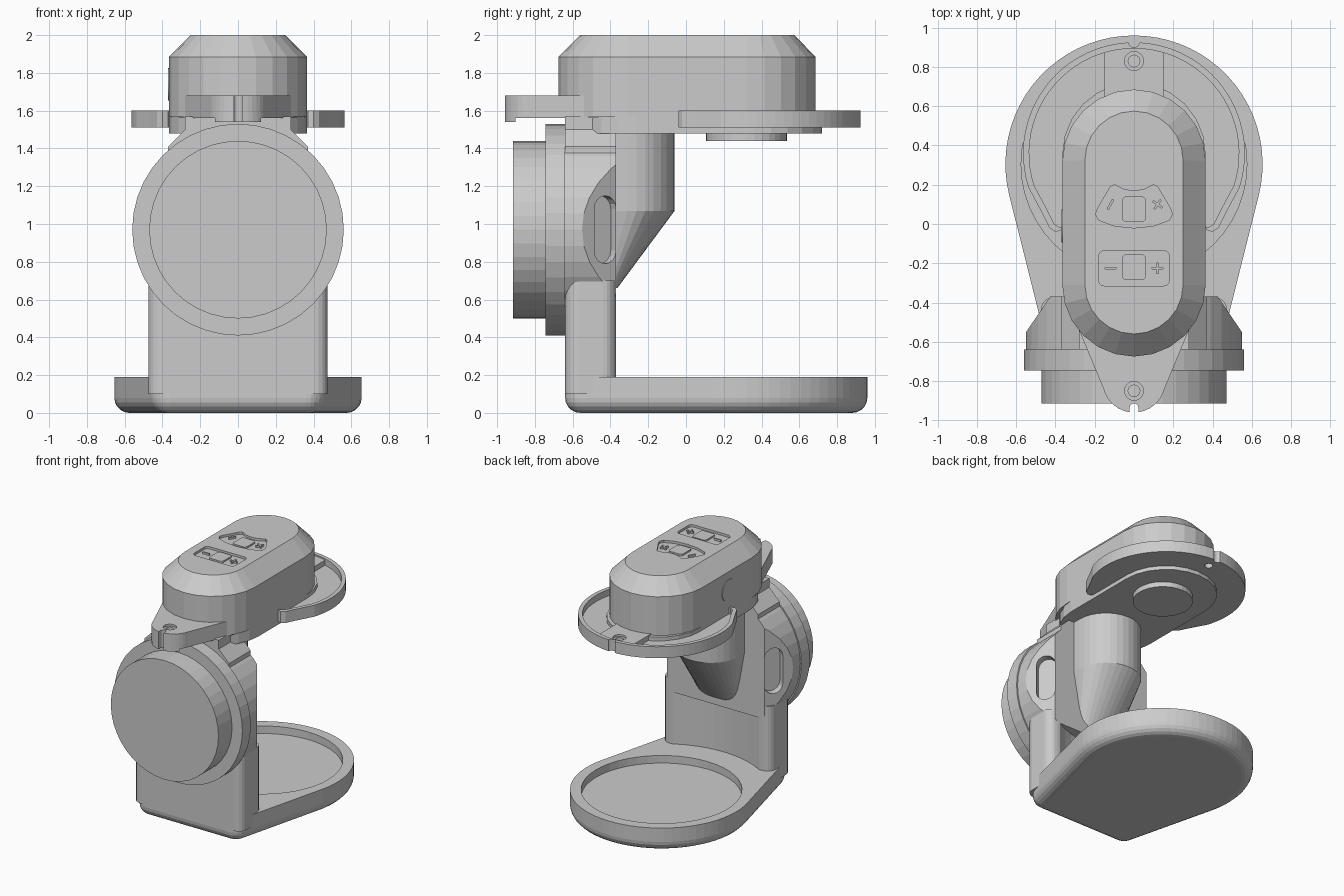
import bpy, bmesh
from math import sin, cos, pi, radians, atan2, acos, hypot
from mathutils import Matrix, Vector

if "Cube" in bpy.data.objects:
    bpy.data.objects.remove(bpy.data.objects["Cube"])


def loft(name, rings, mat=None):
    """Skin equal-length rings of 3D points, capped at both ends."""
    bm = bmesh.new()
    vs = [[bm.verts.new(p) for p in r] for r in rings]
    n = len(vs[0])
    for a, b in zip(vs, vs[1:]):
        for i in range(n):
            j = (i + 1) % n
            bm.faces.new((a[i], a[j], b[j], b[i]))
    bm.faces.new(vs[0][::-1])
    bm.faces.new(vs[-1])
    if mat:
        bm.transform(mat)
    bmesh.ops.recalc_face_normals(bm, faces=bm.faces)
    me = bpy.data.meshes.new(name)
    bm.to_mesh(me)
    bm.free()
    ob = bpy.data.objects.new(name, me)
    bpy.context.collection.objects.link(ob)
    return ob


def at(outline, z):
    return [(x, y, z) for x, y in outline]


def prism(name, outline, z0, z1, mat=None):
    return loft(name, [at(outline, z0), at(outline, z1)], mat)


def arc(cx, cy, r, a0, a1, n):
    return [(cx + r * cos(radians(a0 + (a1 - a0) * i / n)),
             cy + r * sin(radians(a0 + (a1 - a0) * i / n))) for i in range(n + 1)]


def circle(cx, cy, r, n=32):
    return arc(cx, cy, r, 0, 360, n)[:-1]


def stadium(r, y0, y1, n=12):
    return arc(0, y1 - r, r, 0, 180, n) + arc(0, y0 + r, r, 180, 360, n)


def rrect(x0, x1, y0, y1, r, n=5):
    return (arc(x1 - r, y1 - r, r, 0, 90, n) + arc(x0 + r, y1 - r, r, 90, 180, n)
            + arc(x0 + r, y0 + r, r, 180, 270, n) + arc(x1 - r, y0 + r, r, 270, 360, n))


def mirror(half):
    """Complete a right-hand outline with its mirror image."""
    return half + [(-x, y) for x, y in reversed(half) if abs(x) > 1e-5]


def boolean(ob, cutter, op='DIFFERENCE'):
    m = ob.modifiers.new("cut", 'BOOLEAN')
    m.object, m.operation, m.solver = cutter, op, 'EXACT'
    bpy.context.view_layer.objects.active = ob
    bpy.ops.object.modifier_apply(modifier=m.name)
    bpy.data.objects.remove(cutter)


def y_cyl(name, r, y0, y1, n=40):
    """Cylinder along y at the dial height."""
    return prism(name, circle(0, 0, r, n), -y1, -y0,
                 Matrix.Translation((0, 0, 0.97)) @ Matrix.Rotation(pi / 2, 4, 'X'))


def teardrop(d):
    """Base outline inset by d: big rear circle joined to small front corners."""
    R, cy, r, cx, fy = 0.655, 0.305, 0.1, 0.36, -0.54
    t = atan2(fy - cy, cx) + acos((R - r) / hypot(cx, fy - cy))
    a = t * 180 / pi
    return arc(0, cy, R - d, a, 180 - a, 40) + arc(-cx, fy, r - d, 180 - a, 270, 5) \
        + arc(cx, fy, r - d, 270, 360 + a, 5)


# base with rounded underside and round cup tray
rings = [at(teardrop(0.08 * (1 - sin(a))), 0.08 * (1 - cos(a)))
         for a in [i * pi / 10 for i in range(6)]]
base = loft("base", rings + [at(teardrop(0), 0.19)])
boolean(base, prism("tray_cut", circle(0, 0.305, 0.575, 48), 0.13, 0.4))


def scoop():
    return prism("scoop_cut", circle(0, 0.3, 0.77, 64), 0.19, 0.6)


# column with concave back
column = prism("column", rrect(-0.475, 0.475, -0.64, -0.37, 0.07), 0.1, 0.7)
boolean(column, scoop())

# round housing, sides chamfered toward the back, with two capsule pockets
housing = y_cyl("housing", 0.55, -0.70, -0.37)
boolean(housing, prism("chamfer_cut", mirror([(0.42, -0.36), (0.57, -0.58), (0.57, -0.9)]), 0, 2),
        'INTERSECT')
boolean(housing, scoop())
for s in (1, -1):
    n = Vector((0.84 * s, 0.54, 0)).normalized()
    u, v = Vector((-n.y, n.x, 0)), Vector((0, 0, 1))
    frame = Matrix((u, v, n)).transposed().to_4x4()
    frame.translation = (0.462 * s, -0.43, 0.97)
    boolean(housing, prism("pocket_cut", stadium(0.07, -0.18, 0.18, 8), -0.05, 0.15, frame))

# front dial
y_cyl("dial_ring", 0.56, -0.745, -0.64)
y_cyl("dial_cap", 0.47, -0.915, -0.74)

# neck between housing and head
prism("neck", mirror([(0.37, 1.15), (0.37, 1.41), (0.28, 1.5), (0.28, 1.57)]), 0.37, 0.64,
      Matrix.Rotation(pi / 2, 4, 'X'))

# spout: half-round tube tapering back into the column
tube = arc(0, -0.31, 0.25, 0, 180, 16) + [(-0.25, -0.45), (0.25, -0.45)]
tip = [(x * 0.7, -0.45 + (y + 0.45) * 0.22) for x, y in tube]
loft("spout", [at(tip, 0.66), at(tube, 1.07), at(tube, 1.5)])

# head with chamfered top
head_low = stadium(0.365, -0.675, 0.685)
head = loft("head", [at(head_low, 1.57), at(head_low, 1.885),
                     at(stadium(0.25, -0.56, 0.575), 2.0)])
prism("head_underside", stadium(0.365, -0.63, 0.72), 1.48, 1.58)
prism("underside_disc", circle(0, 0.32, 0.215), 1.44, 1.49)
prism("side_button", circle(0, 0, 0.085, 24), 0.35, 0.37,
      Matrix.Translation((0, 0, 1.74)) @ Matrix.Translation((0, -0.01, 0))
      @ Matrix.Rotation(-pi / 2, 4, 'Y'))

# recessed control panels with raised plus / minus marks and blank windows
fan = mirror([(0, -0.02), (0.1, -0.01), (0.18, 0.02), (0.195, 0.05), (0.185, 0.08),
              (0.12, 0.19), (0.1, 0.2), (0.05, 0.175), (0, 0.168)])
boolean(head, prism("fan_cut", fan, 1.982, 2.1))
boolean(head, prism("panel_cut", rrect(-0.18, 0.18, -0.315, -0.135, 0.03), 1.982, 2.1))


def bar(name, x, y, deg, length=0.06):
    prism(name, rrect(-length / 2, length / 2, -0.006, 0.006, 0.004, 2), 1.975, 1.997,
          Matrix.Translation((x, y, 0)) @ Matrix.Rotation(radians(deg), 4, 'Z'))


for i, (x, y, tilt) in enumerate([(0.12, -0.225, 0), (0.12, 0.1, -35)]):
    bar(f"minus_mark_{i}", -x, y, -tilt + (25 if tilt else 0))
    bar(f"plus_mark_{i}_a", x, y, tilt)
    bar(f"plus_mark_{i}_b", x, y, tilt + 90)
    yc = -0.22 if i == 0 else 0.075
    prism(f"window_{i}", rrect(-0.06, 0.06, yc - 0.065, yc + 0.065, 0.02), 1.975, 1.995)


def screw_hole(ob, y, top):
    boolean(ob, prism("hole_cut", circle(0, y, 0.03, 16), 1.3, 1.8))
    boolean(ob, prism("sink_cut", circle(0, y, 0.048, 20), top - 0.015, 1.9))


# rear plate with raised lip, screw tab and notch
plate_out = arc(0, 0.36, 0.565, -18, 198, 44) + [
    (-0.465, 0.05), (-0.43, -0.02), (-0.40, -0.04), (-0.37, -0.03), (-0.33, 0.05),
    (0.33, 0.05), (0.37, -0.03), (0.40, -0.04), (0.43, -0.02), (0.465, 0.05)]
plate = prism("rear_plate", plate_out, 1.51, 1.6)
boolean(plate, prism("lip_cut", [(x * 0.945, 0.36 + (y - 0.36) * 0.945) for x, y in plate_out],
                     1.55, 1.7))
boolean(plate, prism("tab_block", rrect(-0.15, 0.15, 0.6, 0.905, 0.01, 2), 1.52, 1.59), 'UNION')
boolean(plate, prism("notch_cut", arc(0, 0.93, 0.03, 180, 360, 8) + [(0.03, 1), (-0.03, 1)], 1.4, 1.8))
screw_hole(plate, 0.83, 1.59)

# front arm with screw hole and notch
arm = prism("front_arm", mirror([(0.355, -0.36)] + arc(0, -0.80, 0.16, -15, -90, 8)), 1.56, 1.68)
boolean(arm, prism("arm_lip", arc(0, -0.80, 0.16, -140, -40, 10), 1.54, 1.6), 'UNION')
boolean(arm, prism("arm_notch_cut", arc(0, -0.935, 0.022, 0, 180, 8) + [(-0.022, -1), (0.022, -1)],
                   1.4, 1.8))
screw_hole(arm, -0.85, 1.68)
